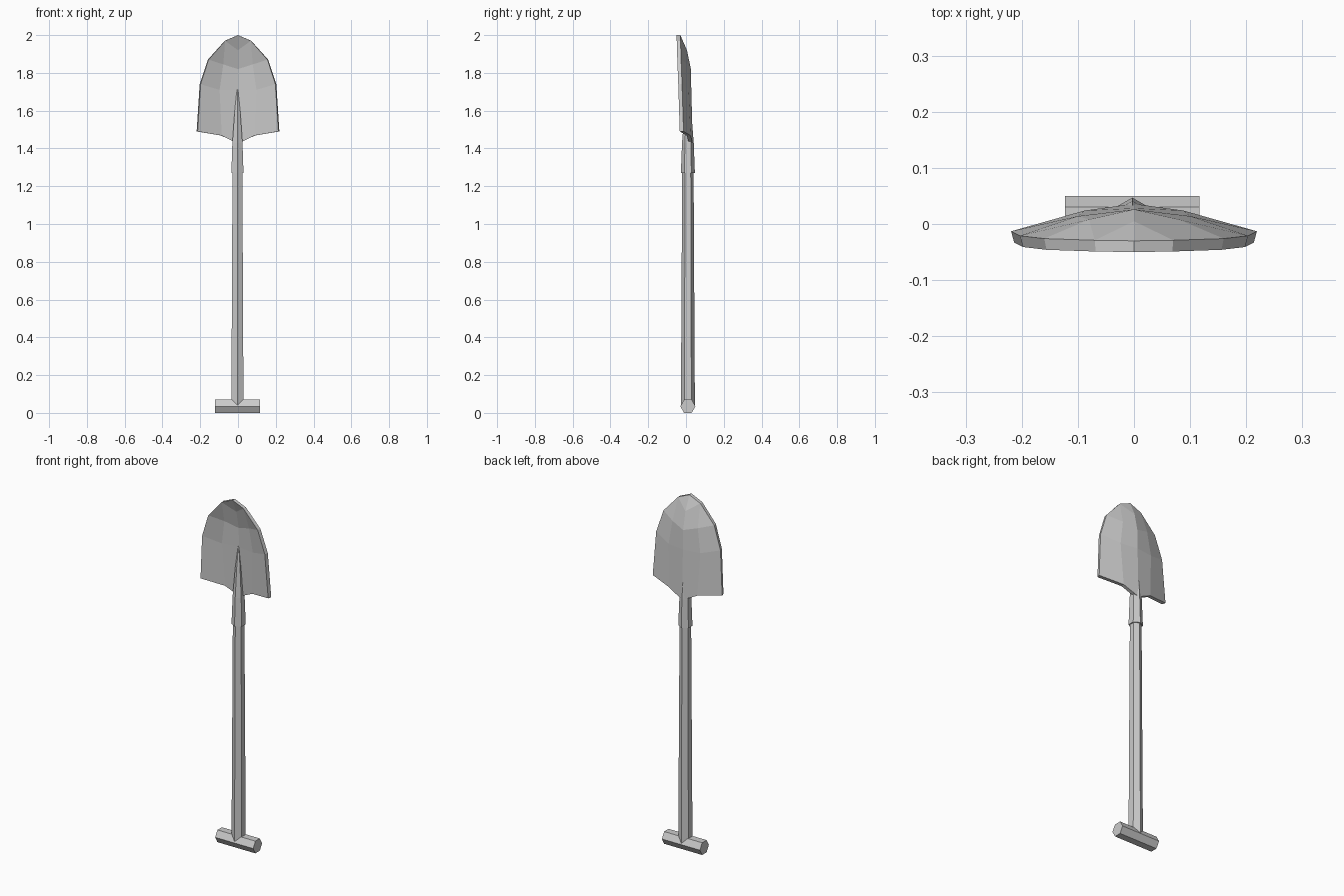
import bpy, bmesh, math
from mathutils import Vector

cube = bpy.data.objects.get("Cube")
if cube:
    bpy.data.objects.remove(cube, do_unlink=True)

# One plain grey for everything
GREY = (0.6, 0.6, 0.6, 1)
steel = bpy.data.materials.new("plain_grey")
steel.use_nodes = True
steel.diffuse_color = GREY
steel.node_tree.nodes["Principled BSDF"].inputs["Base Color"].default_value = GREY

CX, CY = -0.003, 0.01   # shaft axis


def finish(name, bm):
    bmesh.ops.recalc_face_normals(bm, faces=bm.faces)
    mesh = bpy.data.meshes.new(name)
    bm.to_mesh(mesh)
    bm.free()
    mesh.materials.append(steel)
    obj = bpy.data.objects.new(name, mesh)
    bpy.context.collection.objects.link(obj)
    return obj


def hex_loft(name, rings, place):
    """Loft six-sided rings (position, radius); place() maps (along, a, b) to space."""
    bm = bmesh.new()
    loops = []
    for along, r in rings:
        loops.append([bm.verts.new(place(along, r * math.cos(k * math.pi / 3),
                                         r * math.sin(k * math.pi / 3)))
                      for k in range(6)])
    for lo, hi in zip(loops, loops[1:]):
        for k in range(6):
            n = (k + 1) % 6
            bm.faces.new((lo[k], lo[n], hi[n], hi[k]))
    bm.faces.new(loops[0])
    bm.faces.new(loops[-1])
    return finish(name, bm)


def upright(z, a, b):
    return Vector((CX + b, CY + a, z))


def crosswise(x, a, b):
    return Vector((CX + x, CY + a, 0.035 + b))


# Cross grip, tapered shaft and the socket that ends in a spike on the blade
hex_loft("cross_grip", [(-0.12, 0.0402), (0.12, 0.0402)], crosswise)
hex_loft("shaft", [(0.04, 0.037), (1.3, 0.03)], upright)
hex_loft("socket", [(1.27, 0.037), (1.43, 0.031), (1.6, 0.017), (1.73, 0.001)], upright)

# Blade: back surface of one half, as rim, middle and centre points
POINTS = {
    "tip": (0, -0.03, 2.0), "c0": (0, 0.005, 1.92), "c1": (0, 0.026, 1.82),
    "c2": (0, 0.028, 1.71), "c3": (0, 0.036, 1.425),
    "m1": (0.08, 0.008, 1.845), "m2": (0.1, 0.014, 1.71), "m3": (0.088, 0.024, 1.468),
    "r0": (0.07, -0.029, 1.97), "r1": (0.16, -0.026, 1.87),
    "r2": (0.203, -0.021, 1.74), "r3": (0.219, -0.013, 1.49),
}
FACES = ["tip r0 c0", "r0 r1 m1", "c0 r0 m1 c1", "m1 r1 r2 m2",
         "c1 m1 m2 c2", "m2 r2 r3 m3", "c2 m2 m3 c3"]

bm = bmesh.new()
for side in (1, -1):
    verts = {n: bm.verts.new((side * x, y, z)) for n, (x, y, z) in POINTS.items()}
    for face in FACES:
        bm.faces.new([verts[n] for n in face.split()])
bmesh.ops.remove_doubles(bm, verts=bm.verts, dist=0.0005)
# Thicken towards the front, drawing the rim in a little
made = bmesh.ops.extrude_face_region(bm, geom=bm.faces[:], use_keep_orig=True)
for v in made["geom"]:
    if isinstance(v, bmesh.types.BMVert):
        v.co.x *= 0.975
        v.co.y -= 0.02
finish("blade", bm)
